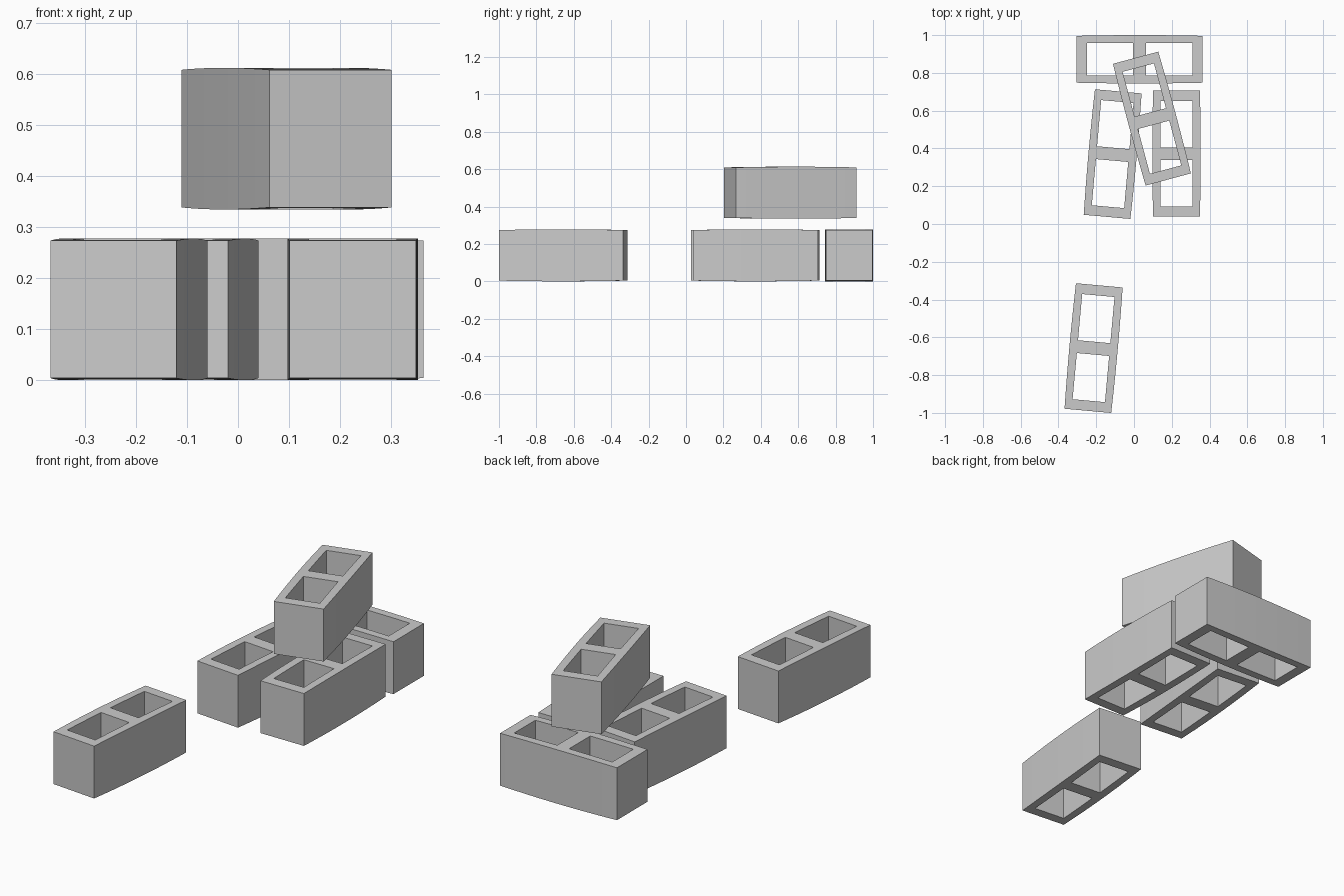
import bpy, bmesh, math

if "Cube" in bpy.data.objects:
    bpy.data.objects.remove(bpy.data.objects["Cube"])

L, W, H = 0.667, 0.248, 0.27      # block size at its ends
SIDE, END, WEB = 0.038, 0.054, 0.068   # wall thicknesses
BOW = 0.004                        # slight bulge towards the middle


def block_mesh():
    """Two-celled hollow block, long axis on y, resting on z = 0."""
    bm = bmesh.new()
    a, b = WEB / 2, L / 2 - END
    half = [a, a + (b - a) / 3, a + (b - a) * 2 / 3, b, L / 2]
    ys = [-y for y in reversed(half)] + half
    nx, ny = 3, len(ys) - 1

    # Grid of bottom and top points
    def column(i, j):
        f = 1 - (ys[j] / (L / 2)) ** 2
        outer = W / 2 + BOW * f
        x = (-outer, -W / 2 + SIDE, W / 2 - SIDE, outer)[i]
        return (bm.verts.new((x, ys[j], BOW * (1 - f))),
                bm.verts.new((x, ys[j], BOW + H + BOW * f)))

    v = {(i, j): column(i, j) for i in range(4) for j in range(ny + 1)}

    def solid(i, j):
        if not (0 <= i < nx and 0 <= j < ny):
            return False
        return i != 1 or j in (0, ny // 2, ny - 1)

    # Top and bottom of solid cells, walls wherever a solid meets a void
    for i in range(nx):
        for j in range(ny):
            if not solid(i, j):
                continue
            ring = [(i, j), (i + 1, j), (i + 1, j + 1), (i, j + 1)]
            bm.faces.new([v[k][1] for k in ring])
            bm.faces.new([v[k][0] for k in reversed(ring)])
            near = [(i, j - 1), (i + 1, j), (i, j + 1), (i - 1, j)]
            for n in range(4):
                if not solid(*near[n]):
                    p, q = v[ring[n]], v[ring[(n + 1) % 4]]
                    bm.faces.new((p[0], q[0], q[1], p[1]))

    bmesh.ops.delete(bm, geom=[k for k in bm.verts if not k.link_faces],
                     context='VERTS')
    bmesh.ops.recalc_face_normals(bm, faces=bm.faces)
    mesh = bpy.data.meshes.new("hollow_block")
    bm.to_mesh(mesh)
    bm.free()
    return mesh


# Placement: name, centre x, centre y, base z, turn in degrees
blocks = [
    ("back_block", 0.030, 0.872, 0, 90),
    ("right_block", 0.225, 0.372, 0, 0),
    ("left_block", -0.113, 0.370, 0, -5.1),
    ("front_block", -0.214, -0.657, 0, -5.2),
    ("top_block", 0.095, 0.558, 0.335, 15),
]
mesh = block_mesh()
for name, x, y, z, turn in blocks:
    ob = bpy.data.objects.new(name, mesh.copy())
    bpy.context.collection.objects.link(ob)
    ob.location = (x, y, z)
    ob.rotation_euler.z = math.radians(turn)
    ob.select_set(True)
    bpy.context.view_layer.objects.active = ob
bpy.ops.object.shade_smooth_by_angle(angle=math.radians(30))
